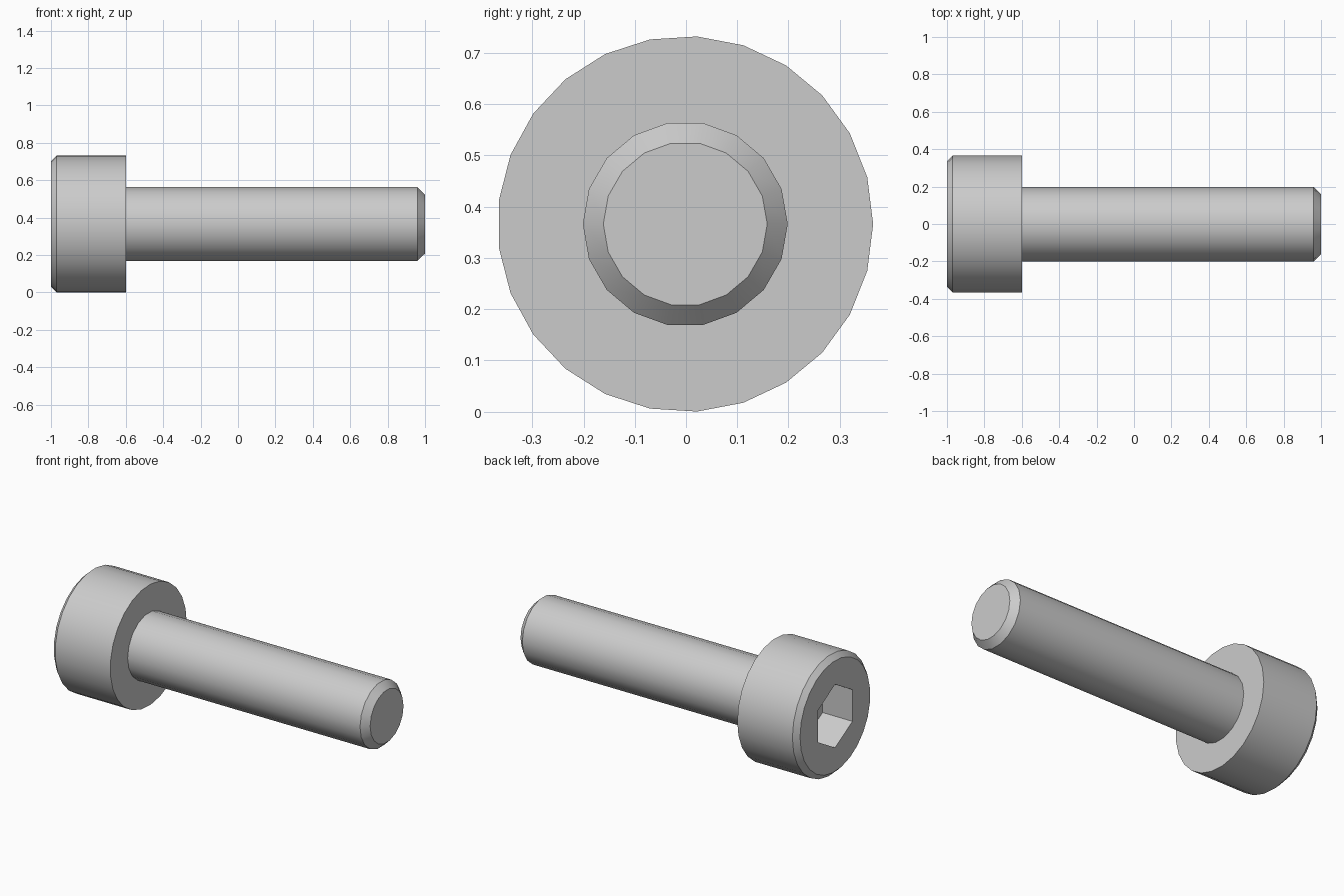
import bpy, bmesh
from math import cos, sin, pi

if "Cube" in bpy.data.objects:
    bpy.data.objects.remove(bpy.data.objects["Cube"])

HEAD_R = 0.3667
CY = -HEAD_R * (1 - cos(pi / 25)) / 2      # odd-sided head: centre its bounds on y
CZ = HEAD_R * sin(2 * pi * 6 / 25)         # rest the lowest head vertices on z = 0


def ring(bm, x, r, n, start=0.0):
    """Closed loop of n vertices around the screw axis; returns (verts, edges)."""
    vs = [bm.verts.new((x, CY + r * cos(start + 2 * pi * i / n),
                        CZ + r * sin(start + 2 * pi * i / n))) for i in range(n)]
    return vs, [bm.edges.new((vs[i], vs[(i + 1) % n])) for i in range(n)]


def wall(bm, a, b):
    """Quads between two rings with equal vertex counts."""
    n = len(a[0])
    for i in range(n):
        j = (i + 1) % n
        bm.faces.new((a[0][i], a[0][j], b[0][j], b[0][i]))


def annulus(bm, outer, inner):
    """Flat face between two coplanar rings of different counts."""
    bmesh.ops.triangle_fill(bm, use_beauty=True, use_dissolve=False,
                            edges=outer[1] + inner[1], normal=(1, 0, 0))


bm = bmesh.new()

# Cylindrical head with chamfered rim
rim = ring(bm, -1.0, HEAD_R - 0.03, 25)
head_a = ring(bm, -0.97, HEAD_R, 25)
head_b = ring(bm, -0.6, HEAD_R, 25)
wall(bm, rim, head_a)
wall(bm, head_a, head_b)

# Hexagonal socket
hex_top = ring(bm, -1.0, 0.192, 6, pi / 2)
hex_floor = ring(bm, -0.8, 0.192, 6, pi / 2)
wall(bm, hex_top, hex_floor)
bm.faces.new(hex_floor[0])
annulus(bm, rim, hex_top)

# Shank with chamfered tip
shank_a = ring(bm, -0.6, 0.2, 18)
shank_b = ring(bm, 0.96, 0.2, 18)
tip = ring(bm, 1.0, 0.16, 18)
wall(bm, shank_a, shank_b)
wall(bm, shank_b, tip)
bm.faces.new(tip[0])
annulus(bm, head_b, shank_a)

bmesh.ops.recalc_face_normals(bm, faces=bm.faces)
mesh = bpy.data.meshes.new("socket_head_screw")
bm.to_mesh(mesh)
bm.free()
screw = bpy.data.objects.new("socket_head_screw", mesh)
bpy.context.collection.objects.link(screw)
bpy.context.view_layer.objects.active = screw
screw.select_set(True)
bpy.ops.object.shade_smooth_by_angle(angle=pi / 6)
